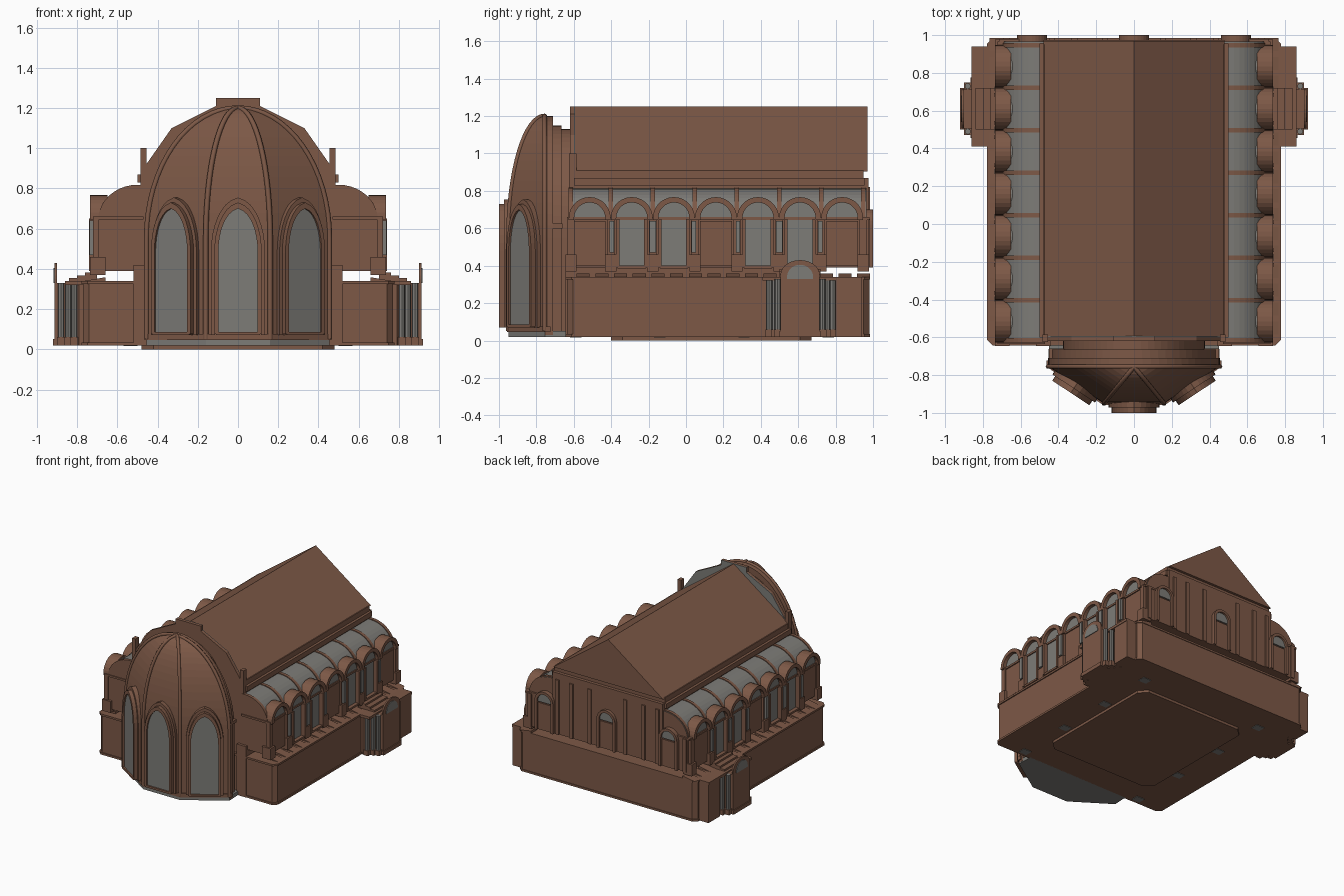
import bpy, bmesh, math
from mathutils import Matrix, Vector

if "Cube" in bpy.data.objects:
    bpy.data.objects.remove(bpy.data.objects["Cube"])


def material(name, col):
    m = bpy.data.materials.new(name)
    m.diffuse_color = (*col, 1)
    m.use_nodes = True
    m.node_tree.nodes["Principled BSDF"].inputs["Base Color"].default_value = m.diffuse_color
    return m


BROWN = material("brown stone", (0.205, 0.099, 0.062))
GREY = material("grey glass and slate", (0.205, 0.200, 0.185))


def make(name, verts, faces, mat, mirror=False, matrix=None):
    me = bpy.data.meshes.new(name)
    me.from_pydata([Vector(v) for v in verts], [], faces)
    bm = bmesh.new()
    bm.from_mesh(me)
    bmesh.ops.recalc_face_normals(bm, faces=bm.faces)
    bm.to_mesh(me)
    bm.free()
    if matrix:
        me.transform(matrix)
    ob = bpy.data.objects.new(name, me)
    bpy.context.collection.objects.link(ob)
    me.materials.append(mat)
    if mirror:
        ob.modifiers.new("mirror", 'MIRROR')
        ob.modifiers["mirror"].use_mirror_merge = False
    return ob


def place(p, d, axis):
    return {'x': (d, p[0], p[1]), 'y': (p[0], d, p[1]), 'z': (p[0], p[1], d)}[axis]


def prism(name, pts, axis, a, b, mat=BROWN, mirror=False, matrix=None):
    n = len(pts)
    v = [place(p, a, axis) for p in pts] + [place(p, b, axis) for p in pts]
    f = [list(range(n)), list(range(n, 2 * n))]
    f += [(i, (i + 1) % n, n + (i + 1) % n, n + i) for i in range(n)]
    return make(name, v, f, mat, mirror, matrix)


def ring(name, outer, inner, axis, a, b, mat=BROWN, mirror=False, matrix=None):
    # open strip between two outlines (arch mouldings), extruded
    n = len(outer)
    v = [place(p, d, axis) for d in (a, b) for line in (outer, inner) for p in line]
    f = []
    for i in range(n - 1):
        o0, i0, o1, i1 = i, n + i, 2 * n + i, 3 * n + i
        f += [(o0, o0 + 1, i0 + 1, i0), (o1, o1 + 1, i1 + 1, i1),
              (o0, o0 + 1, o1 + 1, o1), (i0, i0 + 1, i1 + 1, i1)]
    for e in (0, n - 1):
        f.append((e, n + e, 3 * n + e, 2 * n + e))
    return make(name, v, f, mat, mirror, matrix)


def box(name, x0, x1, y0, y1, z0, z1, mat=BROWN, mirror=False):
    return prism(name, [(x0, y0), (x1, y0), (x1, y1), (x0, y1)], 'z', z0, z1, mat, mirror)


def arch(c, w, z0, spring, n=14, rise=None):
    # round-headed outline, open at the foot
    r = w if rise is None else rise
    top = [(c + w * math.cos(math.pi * i / n), spring + r * math.sin(math.pi * i / n)) for i in range(n + 1)]
    return [(c + w, z0)] + top + [(c - w, z0)]


def pointed(w, z0, spring, top, n=8):
    right = [(w * math.cos(t * math.pi / 2) ** 0.8 if t < 1 else 0.0,
              spring + (top - spring) * (0.35 * t + 0.65 * math.sin(t * math.pi / 2)))
             for t in [i / n for i in range(n + 1)]]
    left = [(-x, z) for x, z in reversed(right[:-1])]
    return [(w, z0)] + right + left + [(-w, z0)]


def chamfer(x, y0, y1, c):
    return [(-x + c, y0), (x - c, y0), (x, y0 + c), (x, y1 - c),
            (x - c, y1), (-x + c, y1), (-x, y1 - c), (-x, y0 + c)]


# --- base storey and floor
prism("foundation", chamfer(0.48, -0.40, 0.67, 0.06), 'z', 0.0, 0.02)
prism("base_storey", chamfer(0.77, -0.635, 0.98, 0.03), 'z', 0.02, 0.33)
prism("base_plinth", chamfer(0.778, -0.643, 0.985, 0.03), 'z', 0.02, 0.035)
prism("base_cornice", chamfer(0.778, -0.643, 0.985, 0.03), 'z', 0.325, 0.34)
box("core", -0.52, 0.52, -0.60, 0.70, 0.34, 0.39)
for y in (-0.62, -0.17, 0.28, 0.73):
    box("floor_light", 0.50, 0.57, y, y + 0.06, 0.016, 0.022, GREY, True)
for i in range(16):
    y = -0.55 + i * 0.1
    prism("terrace_wedge", [(0.66, 0.34), (0.765, 0.34), (0.66, 0.358)], 'y', y - 0.035, y + 0.035, BROWN, True)

# --- nave and roof
box("nave", -0.48, 0.48, -0.60, 0.95, 0.39, 0.91)
box("nave_cornice", -0.50, 0.50, -0.60, 0.955, 0.83, 0.87)
prism("gable_roof", [(-0.48, 0.905), (0.48, 0.905), (0, 1.25)], 'y', -0.595, 0.97)
half = [(0.47, 0.34), (0.47, 0.90), (0.33, 1.10), (0.11, 1.21), (0.11, 1.25)]
outline = half + [(-x, z) for x, z in reversed(half)]
prism("chancel_wall", outline, 'y', -0.62, -0.598)
prism("chancel_wall_back", outline, 'y', -0.598, -0.593, GREY)
box("corner_post", 0.455, 0.485, -0.625, -0.585, 0.34, 1.0, BROWN, True)
box("post_foot", 0.44, 0.52, -0.645, -0.60, 0.02, 0.42, BROWN, True)

# --- side aisles with quarter-round vaults
box("aisle_wall", 0.47, 0.70, -0.625, 0.975, 0.39, 0.65, BROWN, True)
box("aisle_string", 0.47, 0.715, -0.635, 0.98, 0.645, 0.66, BROWN, True)


def quarter(grow):
    a = [i * math.pi / 20 for i in range(11)]
    return [(0.47, 0.64)] + [(0.50 + (0.19 + grow) * math.cos(t), 0.64 + (0.172 + grow) * math.sin(t))
                             for t in a] + [(0.47, 0.812 + grow)]


vault = prism("aisle_vault", quarter(0), 'y', -0.62, 0.965, GREY, True)
vault.data.materials.append(BROWN)
for p in vault.data.polygons:
    if abs(p.normal.y) > 0.9:
        p.material_index = 1
bays = [-0.515 + 0.225 * i for i in range(7)]
for i in range(8):
    y = -0.6275 + 0.225 * i
    y = min(max(y, -0.615), 0.96)
    prism("vault_rib", quarter(0.006), 'y', y - 0.012, y + 0.012, BROWN, True)
    box("pier", 0.69, 0.722, y - 0.02, y + 0.02, 0.39, 0.66, BROWN, True)
    box("pier_foot", 0.66, 0.735, y - 0.03, y + 0.03, 0.37, 0.46, BROWN, True)
for i, y in enumerate(bays):
    prism("bay_dormer", arch(y, 0.098, 0.64, 0.655), 'x', 0.55, 0.70, GREY, True)
    ring("bay_arch", arch(y, 0.112, 0.645, 0.655), arch(y, 0.083, 0.645, 0.655), 'x', 0.65, 0.735, BROWN, True)
    prism("bay_lunette", arch(y, 0.085, 0.66, 0.66), 'x', 0.70, 0.708, GREY, True)
    if i in (1, 2, 4, 5):
        box("bay_window", 0.69, 0.707, y - 0.066, y + 0.066, 0.40, 0.65, GREY, True)
        box("bay_sill", 0.69, 0.735, y - 0.075, y + 0.075, 0.385, 0.40, BROWN, True)
        for s in (-1, 1):
            box("bay_jamb", 0.69, 0.74, y + s * 0.075 - 0.009, y + s * 0.075 + 0.009, 0.39, 0.65, BROWN, True)
            box("bay_shaft", 0.70, 0.738, y + s * 0.107 - 0.012, y + s * 0.107 + 0.012, 0.47, 0.64, GREY, True)
    else:
        box("bay_panel", 0.69, 0.712, y - 0.085, y + 0.085, 0.40, 0.64, BROWN, True)

# --- rear wall
box("rear_wall", -0.48, 0.48, 0.94, 0.975, 0.39, 0.87)
for x in (0.0, 0.54):
    m = x > 0
    ring("rear_arch", arch(x, 0.08, 0.39, 0.62), arch(x, 0.06, 0.39, 0.62), 'y', 0.96, 1.0, BROWN, m)
    prism("rear_lunette", arch(x, 0.062, 0.61, 0.62), 'y', 0.96, 0.985, GREY, m)
    box("rear_door", x - 0.06, x + 0.06, 0.96, 0.984, 0.39, 0.60, BROWN, m)
for x in (0.14, 0.30, 0.42, 0.66):
    box("rear_pilaster", x, x + 0.03, 0.96, 0.985, 0.39, 0.82 if x < 0.5 else 0.65, BROWN, True)

# --- side porches
prism("porch_body", [(0.75, 0.43), (0.79, 0.43), (0.86, 0.51), (0.86, 0.71), (0.79, 0.79), (0.79, 0.93), (0.75, 0.93)],
      'z', 0.02, 0.32, BROWN, True)
box("porch_roof", 0.75, 0.86, 0.41, 0.94, 0.32, 0.34, BROWN, True)
for k in range(3):
    box("porch_step", 0.70, 0.84 - 0.04 * k, 0.50, 0.72, 0.34 + 0.014 * k, 0.354 + 0.014 * k, BROWN, True)
box("porch_front", 0.85, 0.905, 0.505, 0.715, 0.02, 0.33, BROWN, True)
prism("porch_gable", arch(0.61, 0.105, 0.02, 0.35, rise=0.08), 'x', 0.90, 0.912, BROWN, True)
prism("porch_lunette", arch(0.61, 0.07, 0.33, 0.34, rise=0.065), 'x', 0.905, 0.917, GREY, True)
box("porch_base", 0.76, 0.92, 0.50, 0.72, 0.02, 0.05, BROWN, True)
for x, y in ((0.815, 0.445), (0.845, 0.475), (0.88, 0.49), (0.88, 0.73), (0.845, 0.755), (0.815, 0.785)):
    prism("porch_column", [(x + 0.016 * math.cos(k * math.pi / 4), y + 0.016 * math.sin(k * math.pi / 4))
                           for k in range(8)], 'z', 0.04, 0.33, GREY, True)
    box("column_base", x - 0.02, x + 0.02, y - 0.02, y + 0.02, 0.02, 0.06, BROWN, True)
box("porch_side_block", 0.77, 0.855, 0.80, 0.94, 0.02, 0.33, BROWN, True)

# --- apse: three-sided wall rising into a ribbed half dome
plan = [(-0.455, 0.03), (-0.455, 0), (-0.16, -0.195), (0.16, -0.195), (0.455, 0), (0.455, 0.03)]
YC = -0.755
levels = [(0.05, 1)] + [(0.55 + 0.65 * math.sin(t * math.pi / 32), math.cos(t * math.pi / 32)) for t in range(17)]
verts = [(x * s, YC + (y * s if y < 0 else y), z) for z, s in levels for x, y in plan]
faces = [(6 * r + i, 6 * r + (i + 1) % 6, 6 * r + 6 + (i + 1) % 6, 6 * r + 6 + i)
         for r in range(len(levels) - 1) for i in range(6)]
make("apse_dome", verts, faces + [list(range(6))], BROWN)
prism("apse_floor", [(x, YC + y) for x, y in plan[1:5]] + [(0.45, -0.63), (-0.45, -0.63)], 'z', 0.02, 0.05, GREY)
prism("apse_plinth", [(x * 1.02, YC + y * 1.04) for x, y in plan], 'z', 0.045, 0.075)
for px, py in ((0.455, 0), (0.16, -0.195)):
    for s in (-1, 1):
        cu = bpy.data.curves.new("dome_rib", 'CURVE')
        cu.dimensions = '3D'
        cu.bevel_depth = 0.013
        cu.bevel_resolution = 1
        sp = cu.splines.new('POLY')
        sp.points.add(len(levels) - 1)
        for pt, (z, k) in zip(sp.points, levels):
            pt.co = (s * px * k, YC + py * k, z, 1)
        ob = bpy.data.objects.new("dome_rib", cu)
        bpy.context.collection.objects.link(ob)
        cu.materials.append(BROWN)

# --- arch behind the dome and narrower neck to the nave
prism("dome_rim", arch(0, 0.455, 0.03, 0.55, 32, 0.65), 'y', -0.755, -0.71)
prism("rim_step", arch(0, 0.435, 0.03, 0.55, 32, 0.60), 'y', -0.71, -0.665)
prism("apse_neck", arch(0, 0.375, 0.03, 0.55, 32, 0.58), 'y', -0.70, -0.60)
box("rim_cornice", -0.45, 0.45, -0.74, -0.66, 0.60, 0.625)

# --- pointed apse windows
ang = math.atan2(0.195, 0.295)
for x, y, a in ((0, -0.95, 0), (0.307, YC - 0.0975, ang), (-0.307, YC - 0.0975, -ang)):
    M = Matrix.Translation((x, y, 0)) @ Matrix.Rotation(a, 4, 'Z')
    ring("window_hood", pointed(0.135, 0.07, 0.48, 0.755), pointed(0.115, 0.07, 0.48, 0.725), 'y', 0.06, -0.022,
         BROWN, False, M)
    ring("window_frame", pointed(0.118, 0.075, 0.48, 0.73), pointed(0.098, 0.075, 0.48, 0.70), 'y', 0.06, -0.05,
         BROWN, False, M)
    prism("window_glass", pointed(0.10, 0.08, 0.48, 0.705), 'y', 0.05, -0.038, GREY, False, M)
    prism("window_sill", [(-0.11, 0.07), (0.11, 0.07), (0.11, 0.085), (-0.11, 0.085)], 'y', 0.02, -0.05,
          BROWN, False, M)
